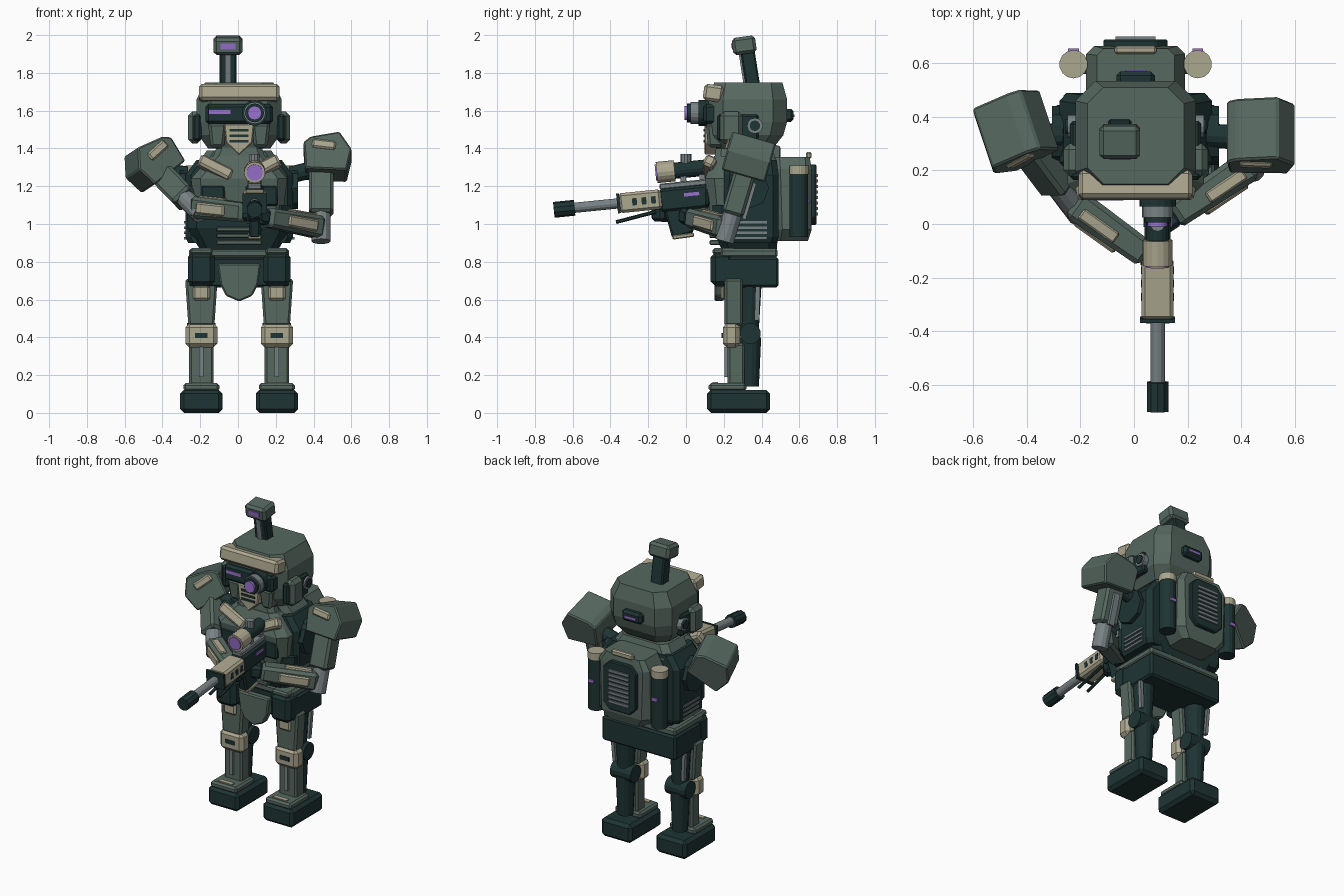
import bpy, bmesh, math
from mathutils import Vector, Matrix, Euler

if "Cube" in bpy.data.objects:
    bpy.data.objects.remove(bpy.data.objects["Cube"])

def material(name, rgb):
    m = bpy.data.materials.new(name)
    m.diffuse_color = (*rgb, 1)
    m.use_nodes = True
    m.node_tree.nodes["Principled BSDF"].inputs["Base Color"].default_value = m.diffuse_color
    return m

DARK = material("dark_teal", (0.0135, 0.034, 0.034))
MID = material("grey_green", (0.093, 0.138, 0.117))
TAN = material("tan", (0.41, 0.385, 0.275))
STEEL = material("steel", (0.19, 0.225, 0.235))
GLOW = material("violet_glow", (0.32, 0.17, 0.62))
CX = 0.006  # body centre line

def finish(bm, name, mat, matrix):
    bmesh.ops.recalc_face_normals(bm, faces=bm.faces)
    me = bpy.data.meshes.new(name)
    bm.to_mesh(me)
    bm.free()
    me.materials.append(mat)
    ob = bpy.data.objects.new(name, me)
    ob.matrix_world = matrix
    bpy.context.collection.objects.link(ob)
    return ob

def rotation(deg):
    return Euler([math.radians(a) for a in deg]).to_matrix().to_4x4()

def box(name, c, s, mat, bev=0.0, rot=(0, 0, 0), low=(1, 1), high=(1, 1), frame=None):
    """Chamfered box; low / high scale its bottom / top end."""
    bm = bmesh.new()
    bmesh.ops.create_cube(bm, size=1)
    for v in bm.verts:
        k = high if v.co.z > 0 else low
        v.co = Vector((v.co.x * s[0] * k[0], v.co.y * s[1] * k[1], v.co.z * s[2]))
    if bev:
        bmesh.ops.bevel(bm, geom=bm.edges[:], offset=bev, segments=1, affect='EDGES')
    return finish(bm, name, mat, Matrix.Translation(c) @ (frame or rotation(rot)))

def span(name, x, y, z, mat, bev=0.0, **kw):
    """Box from its ranges on each axis."""
    c = [(r[0] + r[1]) / 2 for r in (x, y, z)]
    return box(name, c, [r[1] - r[0] for r in (x, y, z)], mat, bev, **kw)

def cyl(name, a, b, r, mat, n=14, r2=None):
    a, b = Vector(a), Vector(b)
    bm = bmesh.new()
    bmesh.ops.create_cone(bm, cap_ends=True, segments=n, radius1=r,
                          radius2=r if r2 is None else r2, depth=(b - a).length)
    q = (b - a).to_track_quat('Z', 'Y').to_matrix().to_4x4()
    return finish(bm, name, mat, Matrix.Translation((a + b) / 2) @ q)

def beam(name, a, b, w, h, mat, bev=0.0, up=(0, 0, 1), off=(0, 0), taper=1):
    """Box running from a to b; w across, h along up; off shifts it sideways."""
    a, b = Vector(a), Vector(b)
    z = (b - a).normalized()
    x = Vector(up).cross(z).normalized()
    y = z.cross(x)
    f = Matrix((x, y, z)).transposed().to_4x4()
    return box(name, (a + b) / 2 + x * off[0] + y * off[1], (w, h, (b - a).length),
               mat, bev, high=(taper, taper), frame=f)

def prism(name, pts, d, mat, matrix, bev=0.0):
    """Outline in x-z, extruded over depth d along y."""
    bm = bmesh.new()
    f = bm.faces.new([bm.verts.new((p[0], -d / 2, p[1])) for p in pts])
    g = bmesh.ops.extrude_face_region(bm, geom=[f])
    bmesh.ops.translate(bm, vec=(0, d, 0), verts=[v for v in g["geom"] if isinstance(v, bmesh.types.BMVert)])
    if bev:
        bmesh.ops.bevel(bm, geom=bm.edges[:], offset=bev, segments=1, affect='EDGES')
    return finish(bm, name, mat, matrix)

def loft(name, rings, mat):
    """Chamfered rectangles stacked in z: (z, x half, y front, y back, chamfer)."""
    bm = bmesh.new()
    loops = []
    for z, w, f, b, c in rings:
        pts = [(-w + c, f), (w - c, f), (w, f + c), (w, b - c), (w - c, b), (-w + c, b), (-w, b - c), (-w, f + c)]
        loops.append([bm.verts.new((CX + x, y, z)) for x, y in pts])
    for lo, hi in zip(loops, loops[1:]):
        for i in range(8):
            bm.faces.new((lo[i], lo[(i + 1) % 8], hi[(i + 1) % 8], hi[i]))
    bm.faces.new(loops[0][::-1])
    bm.faces.new(loops[-1])
    return finish(bm, name, mat, Matrix())

# Legs, feet and hip pouches
for side, s in (("right", -1), ("left", 1)):
    x = CX + s * 0.2
    span(side + "_foot", (x - .112, x + .112), (.112, .445), (0, .122), DARK, .02)
    span(side + "_foot_top", (x - .095, x + .095), (.12, .32), (.115, .157), MID, .012)
    span(side + "_toe_plate", (x - .05, x + .05), (.14, .17), (.157, .163), TAN)
    span(side + "_shin", (x - .065, x + .065), (.22, .31), (.14, .37), MID, .012)
    span(side + "_shin_piston", (x - .012, x + .012), (.205, .225), (.19, .35), STEEL)
    cyl(side + "_calf", (x, .338, .14), (x, .338, .40), .048, DARK, r2=.06)
    cyl(side + "_knee_joint", (x - .075, .34, .42), (x + .075, .34, .42), .056, DARK)
    span(side + "_knee_cap", (x - .085, x + .085), (.195, .285), (.345, .475), TAN, .022)
    span(side + "_knee_slot", (x - .033, x + .033), (.189, .2), (.397, .422), DARK)
    span(side + "_thigh", (x - .086, x + .086), (.205, .30), (.46, .71), MID, .012, low=(.8, 1))
    span(side + "_thigh_plate", (x - .045, x + .045), (.185, .21), (.595, .675), TAN, .012)
    cyl(side + "_thigh_core", (x, .335, .43), (x, .335, .70), .05, DARK, r2=.066)
    beam(side + "_thigh_piston", (x + s * .05, .375, .49), (x + s * .062, .38, .67), .022, .025, STEEL, up=(0, 1, 0))
    span(side + "_hip_pouch", (x - .072, x + .072), (.13, .25), (.67, .85), DARK, .026)
    span(side + "_pouch_lid", (x - .06, x + .06), (.14, .26), (.838, .872), MID, .01)

# Pelvis
span("pelvis", (CX - .27, CX + .27), (.2, .49), (.665, .825), DARK, .012)
span("belt_rim", (CX - .265, CX + .265), (.18, .485), (.82, .87), MID, .012)
prism("front_flap", [(-.115, .79), (.115, .79), (.1, .68), (.07, .62), (.0, .59), (-.07, .62), (-.1, .68)],
      .05, MID, Matrix.Translation((CX, .175, 0)), .008)

# Torso
loft("abdomen", [(.86, .205, .19, .48, .04), (.98, .275, .14, .49, .05), (1.1, .275, .14, .49, .05)], DARK)
loft("torso_core", [(.9, .27, .2, .48, .03), (.93, .285, .2, .49, .03),
                    (1.26, .285, .2, .49, .03), (1.34, .225, .21, .48, .03)], DARK)
loft("chest", [(1.03, .23, .13, .3, .04), (1.24, .255, .10, .32, .05), (1.36, .15, .15, .32, .04)], MID)
loft("upper_back", [(1.31, .225, .24, .485, .04), (1.39, .17, .22, .46, .04)], MID)
loft("collar", [(1.32, .15, .15, .40, .03), (1.42, .115, .16, .42, .03)], MID)
for i in range(3):
    span("belly_slat", (CX - .12, CX + .12), (.125, .19), (.89 + i * .035, .915 + i * .035), MID, .005)
for s in (-1, 1):
    box("chest_plate", (CX + s * .128, .125, 1.295), (.19, .06, .065), TAN, .012, rot=(-25, -s * -27 * -1, 0))
    box("chest_panel", (CX + s * .14, .115, 1.15), (.13, .03, .11), DARK, .01)
    cyl("shoulder_disc", (CX + s * .27, .33, 1.19), (CX + s * .312, .33, 1.19), .11, DARK, 8)
    for i in range(4):
        span("side_vent", sorted((CX + s * .27, CX + s * .292)), (.26, .43), (.918 + i * .028, .931 + i * .028), STEEL)

# Backpack
loft("backpack", [(.91, .13, .47, .645, .03), (.97, .185, .47, .665, .04),
                  (1.29, .185, .47, .665, .03), (1.355, .145, .47, .655, .025)], MID)
prism("grille_panel", [(-.075, -.16), (.075, -.16), (.12, -.115), (.12, .115), (.075, .16), (-.075, .16),
                       (-.12, .115), (-.12, -.115)], .04, DARK, Matrix.Translation((CX, .67, 1.155)), .006)
for i in range(8):
    span("grille_slat", (CX - .075, CX + .075), (.685, .7), (1.045 + i * .029, 1.062 + i * .029), STEEL)
span("pack_handle", (CX - .078, CX + .078), (.635, .665), (1.345, 1.382), TAN, .008)
for s in (-1, 1):
    x = CX + s * .232
    cyl("tank", (x, .597, .93), (x, .597, 1.27), .05, DARK)
    cyl("tank_cap", (x, .597, 1.265), (x, .597, 1.31), .053, TAN)
    span("tank_light", (x - .02, x + .02), (.645, .655), (1.115, 1.135), GLOW)
    span("tank_bracket", sorted((CX + s * .16, x)), (.56, .61), (1.08, 1.16), DARK)

# Head
loft("head", [(1.40, .165, .16, .46, .06), (1.47, .215, .13, .515, .07), (1.54, .225, .12, .535, .075),
              (1.66, .225, .12, .535, .075), (1.75, .18, .15, .51, .06)], MID)
box("brow", (CX, .145, 1.693), (.425, .105, .088), TAN, .015, rot=(-8, 0, 0))
span("visor", (CX - .178, CX + .178), (.093, .2), (1.53, 1.635), DARK, .015)
span("visor_slit", (CX - .16, CX - .045), (.0885, .1), (1.582, 1.603), GLOW)
ex, ez = .088, 1.588
cyl("eye_housing", (ex, .12, ez), (ex, .065, ez), .068, DARK, 16)
cyl("eye_ring", (ex, .07, ez), (ex, .025, ez), .058, STEEL, 16)
cyl("eye_barrel", (ex, .03, ez), (ex, .005, ez), .05, DARK, 16)
cyl("eye_lens", (ex, .01, ez), (ex, -.009, ez), .037, GLOW, 16)
for s in (-1, 1):
    box("cheek", (CX + s * .115, .16, 1.47), (.1, .11, .13), MID, .015, low=(.7, .8))
    span("ear_base", sorted((CX + s * .2, CX + s * .245)), (.165, .385), (1.44, 1.58), DARK, .012)
    span("ear_pod", sorted((CX + s * .2, CX + s * .27)), (.18, .30), (1.425, 1.595), MID, .022)
    cyl("ear_disc", (CX + s * .22, .365, 1.52), (CX + s * .255, .365, 1.52), .042, STEEL, 12)
    cyl("ear_hub", (CX + s * .22, .365, 1.52), (CX + s * .262, .365, 1.52), .028, DARK, 12)
prism("jaw", [(-.08, 1.53), (.08, 1.53), (.07, 1.43), (.0, 1.365), (-.07, 1.43)], .08, TAN,
      Matrix.Translation((CX, .138, 0)), .006)
for i in range(3):
    span("mouth_slot", (CX - .05, CX + .05), (.092, .1), (1.432 + i * .029, 1.446 + i * .029), DARK)
span("rear_sensor", (CX - .072, CX + .072), (.52, .57), (1.54, 1.61), DARK, .015)
span("rear_sensor_light", (CX - .04, CX + .04), (.567, .575), (1.567, 1.58), GLOW)

# Periscope
px = -.053
beam("periscope_stem", (px, .355, 1.73), (px, .325, 1.92), .088, .075, DARK, .008, up=(0, 1, 0))
beam("periscope_rail", (px, .313, 1.75), (px, .288, 1.91), .034, .02, STEEL, up=(0, 1, 0))
box("periscope_head", (px, .308, 1.946), (.152, .125, .092), MID, .016, rot=(8, 0, 0))
box("periscope_light", (px, .245, 1.94), (.078, .008, .032), GLOW, rot=(8, 0, 0))

# Shoulder pads
PAD = [(-.118, -.09), (.10, -.1), (.127, .015), (.062, .112), (-.09, .085), (-.128, .055)]
for side, s, c, r in (("left", 1, (.475, .33, 1.35), (-16, 0, 0)), ("right", -1, (-.455, .345, 1.322), (-14, -32, 26))):
    m = Matrix.Translation(c) @ rotation(r)
    prism(side + "_shoulder_pad", [(s * a, b) for a, b in PAD], .24, MID, m, .008)
    tilt = m.to_3x3().to_4x4() @ rotation((0, s * 7, 0))
    box(side + "_pad_plate", m @ Vector((-s * .02, -.123, .04)), (.125, .02, .048), TAN, .009, frame=tilt)

# Arms: shoulder, elbow and wrist points; front is the side of the forward face
ARMS = {"left": ((.44, .32, 1.30), (.44, .225, .98), (.15, .03, 1.035), .28, 1),
        "right": ((-.42, .33, 1.28), (-.235, .085, 1.09), (.045, -.115, 1.06), -.27, -1)}
for side, (sh, el, wr, root, front) in ARMS.items():
    sh, el, wr = Vector(sh), Vector(el), Vector(wr)
    d, e = (el - sh).normalized(), (wr - el).normalized()
    cyl(side + "_shoulder_joint", (root, .33, 1.26), sh, .045, DARK, 12)
    beam(side + "_upper_arm", sh, sh.lerp(el, .78), .13, .115, MID, .015, up=(0, 1, 0))
    beam(side + "_arm_rail", sh.lerp(el, .2), sh.lerp(el, .8), .04, .02, STEEL, up=(0, 1, 0), off=(0, .065))
    cyl(side + "_elbow", sh.lerp(el, .7), el + d * .075, .05, STEEL, 12)
    beam(side + "_forearm", el + e * .01, wr, .12, .118, MID, .018, taper=.85)
    beam(side + "_forearm_plate", el.lerp(wr, .17), el.lerp(wr, .7), .02, .06, TAN, .008, off=(front * .058, 0))
    beam(side + "_forearm_top", el.lerp(wr, .15), el.lerp(wr, .62), .045, .02, TAN, .006, off=(front * .015, .056))
    beam(side + "_hand", wr - e * .01, wr + e * .075, .085, .085, DARK, .018)

# Rifle: slightly nose-down line through the hands
GX = .088
def G(y, dz=0, dx=0):
    return (GX + dx, y, 1.145 + .1 * y + dz)

def gun_box(name, y0, y1, w, h, mat, dz=0, dx=0, bev=0.0):
    return beam(name, G(y0, dz, dx), G(y1, dz, dx), w, h, mat, bev)

cyl("muzzle", G(-.70), G(-.59), .042, DARK, 10)
cyl("barrel", G(-.6), G(-.3), .027, STEEL, 12)
gun_box("handguard_collar", -.365, -.35, .13, .105, DARK)
gun_box("handguard", -.355, -.13, .12, .105, TAN, bev=.014)
for s in (-1, 1):
    for i in range(3):
        gun_box("handguard_slot", -.285 + i * .05, -.26 + i * .05, .004, .038, DARK, dx=s * .06)
    gun_box("receiver_light", -.01, .07, .006, .018, GLOW, dz=.01, dx=s * .05)
gun_box("receiver", -.14, .14, .096, .12, DARK, dz=-.008, bev=.012)
gun_box("top_rail", -.14, .2, .075, .032, STEEL, dz=.066, bev=.006)
gun_box("stock", .1, .2, .08, .11, MID, dz=-.01, bev=.01)
beam("magazine", (GX, -.06, 1.10), (GX, -.015, .94), .06, .12, DARK, .01, up=(0, 1, 0))
box("magazine_base", (GX, -.015, .936), (.07, .115, .022), TAN, .005, rot=(8, 0, 0))
beam("pistol_grip", (GX, .07, 1.1), (GX, .11, .97), .06, .07, MID, .01, up=(0, 1, 0))
for s in (-1, 1):
    cyl("bipod_leg", (GX + s * .03, -.16, 1.065), (GX + s * .035, -.37, 1.01), .01, DARK, 6)

# Scope on the rifle
cyl("scope_tube", G(-.08, .143), G(.11, .143), .043, DARK, 16)
cyl("scope_bell", G(-.155, .143), G(-.06, .143), .056, TAN, 16)
cyl("scope_lens", G(-.162, .143), G(-.15, .143), .043, GLOW, 16)
cyl("scope_knob", G(0, .17), G(0, .225), .028, STEEL, 10)
for y in (-.03, .07):
    gun_box("scope_mount", y, y + .03, .05, .06, STEEL, dz=.1)
